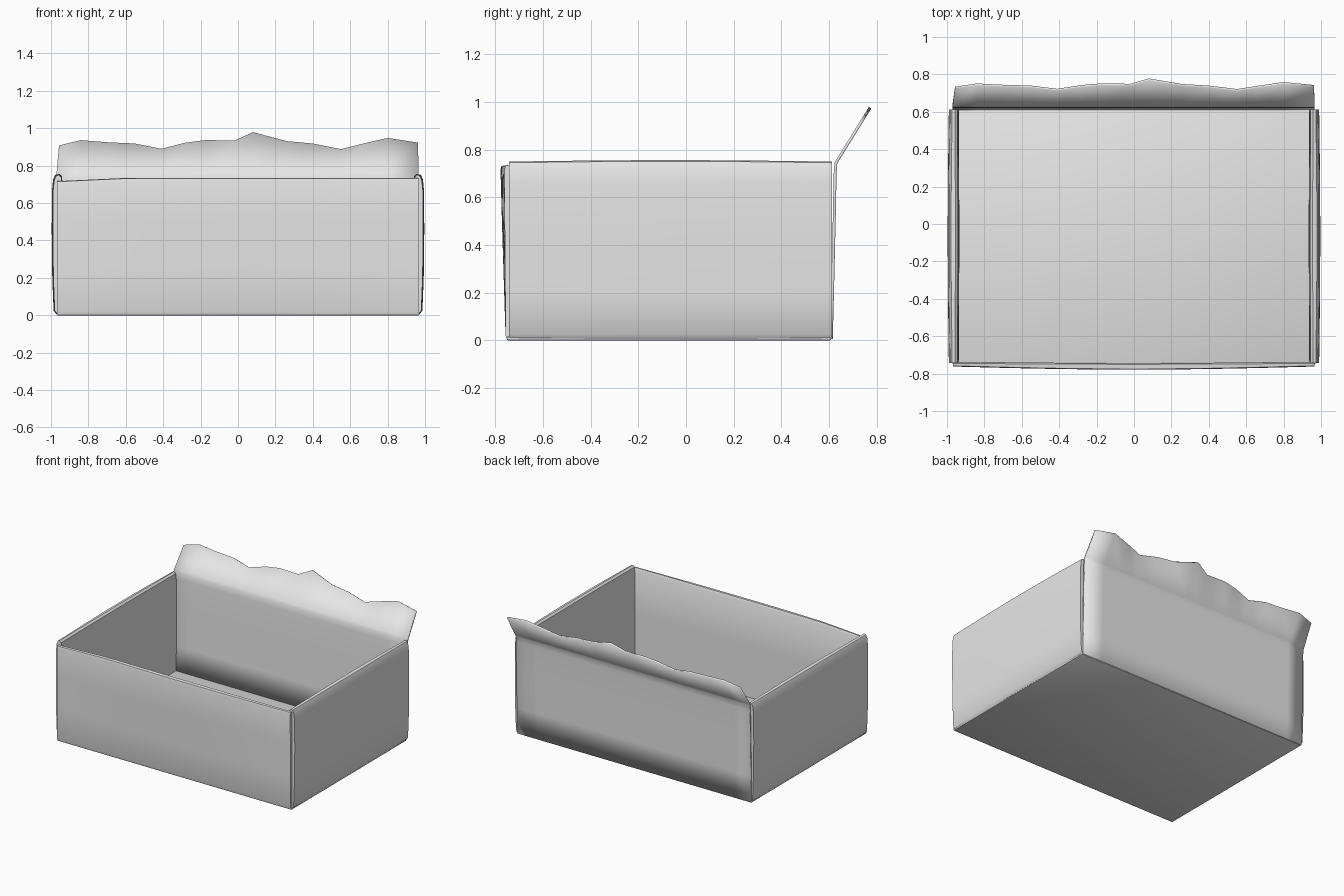
import bpy, bmesh, math
from mathutils import Vector

cube = bpy.data.objects.get("Cube")
if cube:
    bpy.data.objects.remove(cube)

card = bpy.data.materials.new("grey_card")
card.use_nodes = True
card.diffuse_color = (0.8, 0.8, 0.8, 1)
card.node_tree.nodes["Principled BSDF"].inputs["Base Color"].default_value = (0.8, 0.8, 0.8, 1)


def finish(name, bm, angle=40):
    bmesh.ops.recalc_face_normals(bm, faces=bm.faces)
    mesh = bpy.data.meshes.new(name)
    bm.to_mesh(mesh)
    bm.free()
    mesh.materials.append(card)
    obj = bpy.data.objects.new(name, mesh)
    bpy.context.collection.objects.link(obj)
    bpy.ops.object.select_all(action="DESELECT")
    obj.select_set(True)
    bpy.context.view_layer.objects.active = obj
    bpy.ops.object.shade_smooth_by_angle(angle=math.radians(angle))
    return obj


def loft(name, rings, closed):
    """Skin a row of equal sections; closed sections also get end caps."""
    bm = bmesh.new()
    rows = [[bm.verts.new(p) for p in ring] for ring in rings]
    count = len(rows[0])
    for a, b in zip(rows, rows[1:]):
        for i in range(count if closed else count - 1):
            j = (i + 1) % count
            bm.faces.new((a[i], a[j], b[j], b[i]))
    if closed:
        bm.faces.new(rows[0])
        bm.faces.new(rows[-1])
    return finish(name, bm)


def arch(t):
    return math.sin(math.pi * t)


STEPS = 16
params = [i / STEPS for i in range(STEPS + 1)]

# Side walls: double card rolled over at the top, slightly bulging
side_profile = [(0.965, 0.005), (0.98, 0.025), (0.987, 0.2), (0.99, 0.45), (0.989, 0.66),
                (0.983, 0.72), (0.972, 0.745), (0.958, 0.75), (0.945, 0.738), (0.939, 0.69),
                (0.937, 0.4), (0.937, 0.01)]
for side, label in ((1, "left"), (-1, "right")):
    rings = []
    for t in params:
        y = -0.742 + 1.354 * t
        rings.append([(side * (x + 0.006 * arch(t) * (1 if x > 0.96 else -0.5)),
                       y, z + (0.006 * arch(t) if z > 0.7 else 0))
                      for x, z in side_profile])
    loft(label + "_wall", rings, True)

# Front wall: folded card, bowed outward and dipping at one top corner
front_profile = [(-0.752, 0.004), (-0.757, 0.02), (-0.759, 0.25), (-0.761, 0.5), (-0.762, 0.715),
                 (-0.758, 0.732), (-0.745, 0.735), (-0.738, 0.72), (-0.737, 0.4), (-0.737, 0.01)]
rings = []
for t in params:
    dip = 0.018 * max(0, 1 - t / 0.2)
    rings.append([(-0.968 + 1.934 * t,
                   y - (0.017 * arch(t) * z / 0.73 if y < -0.75 else 0.005 * arch(t)),
                   z - (dip if z > 0.7 else 0))
                  for y, z in front_profile])
loft("front_wall", rings, True)

# Back wall and torn flap: one sheet folded outward above the rim
torn_edge = [(-0.957, 0.905), (-0.84, 0.933), (-0.7, 0.922), (-0.55, 0.915), (-0.41, 0.887),
             (-0.28, 0.92), (-0.17, 0.934), (-0.02, 0.93), (0.08, 0.976), (0.26, 0.928),
             (0.4, 0.915), (0.55, 0.885), (0.67, 0.915), (0.8, 0.945), (0.962, 0.92)]
back_profile = [(0.61, 0.005), (0.615, 0.2), (0.622, 0.5), (0.626, 0.7), (0.629, 0.742)]
rings = []
for i, (x, top) in enumerate(torn_edge):
    base_x = -0.97 if i == 0 else 0.966 if i == len(torn_edge) - 1 else x
    ring = [(base_x, y, z) for y, z in back_profile]
    ring.append((base_x, 0.637, 0.757))
    ring.append((x, 0.637 + 0.62 * (top - 0.757), top))
    rings.append(ring)
back = loft("back_wall_and_flap", rings, False)
solid = back.modifiers.new("thickness", "SOLIDIFY")
solid.thickness = 0.012
solid.offset = 0

# Floor panel with softened rim
bm = bmesh.new()
bmesh.ops.create_cube(bm, size=1)
for v in bm.verts:
    v.co = Vector((v.co.x * 1.94, v.co.y * 1.362 - 0.071, v.co.z * 0.016 + 0.008))
bmesh.ops.bevel(bm, geom=bm.edges[:], offset=0.006, segments=2, profile=0.5, affect="EDGES")
finish("floor", bm)
